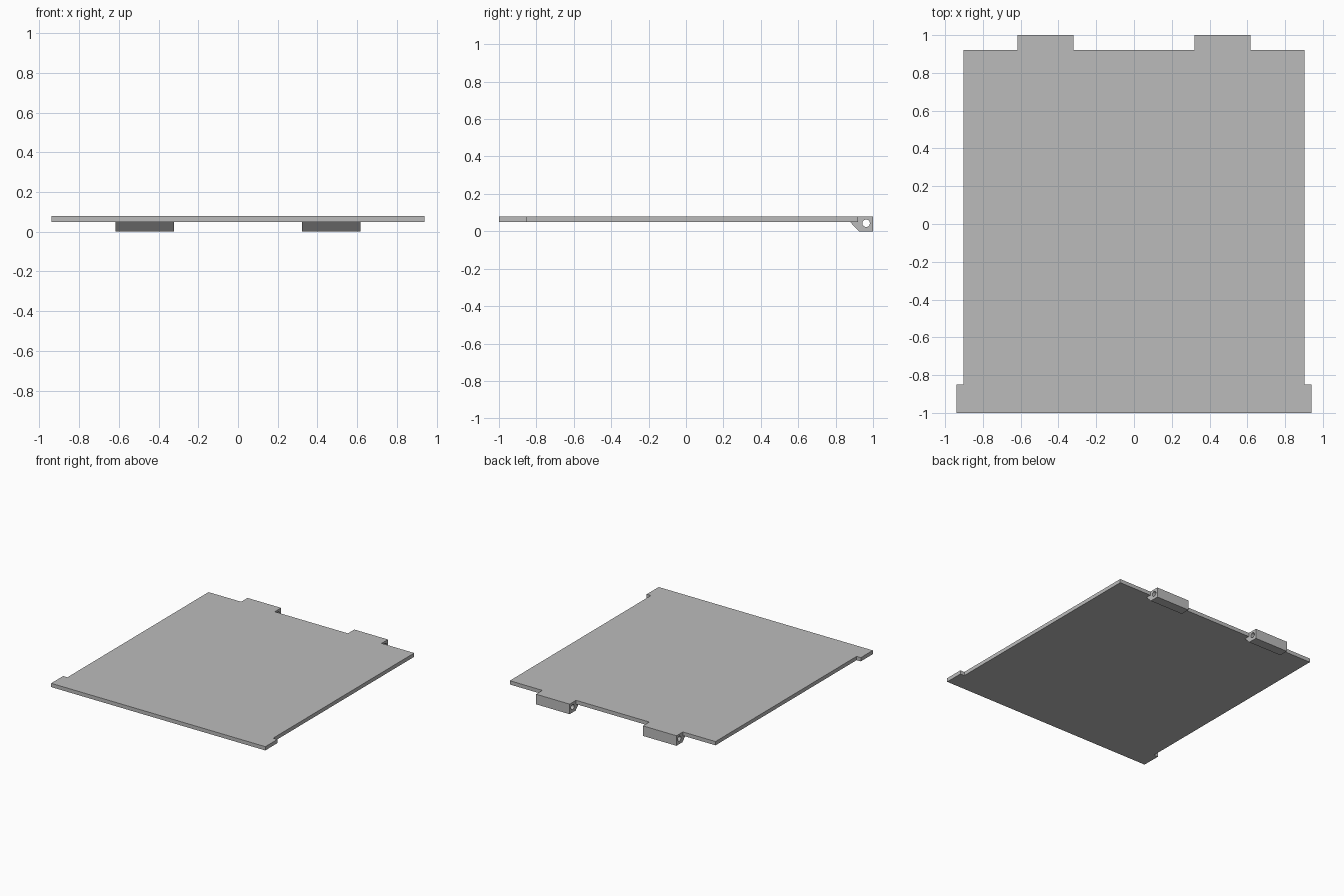
import bpy, bmesh, math
from mathutils import Matrix

if "Cube" in bpy.data.objects:
    bpy.data.objects.remove(bpy.data.objects["Cube"])

grey = bpy.data.materials.new("plain_grey")
grey.use_nodes = True
colour = (0.5, 0.5, 0.5, 1)
grey.diffuse_color = colour
grey.node_tree.nodes["Principled BSDF"].inputs["Base Color"].default_value = colour


def extruded(name, outlines, depth, matrix):
    """Fill closed outlines (inner ones become holes) and extrude them evenly about their plane."""
    curve = bpy.data.curves.new(name + "_profile", "CURVE")
    curve.dimensions = "2D"
    curve.fill_mode = "BOTH"
    curve.extrude = depth / 2
    for points in outlines:
        spline = curve.splines.new("POLY")
        spline.points.add(len(points) - 1)
        for p, (u, v) in zip(spline.points, points):
            p.co = (u, v, 0, 1)
        spline.use_cyclic_u = True
    temp = bpy.data.objects.new(name + "_profile", curve)
    bpy.context.collection.objects.link(temp)
    bpy.context.view_layer.update()
    mesh = bpy.data.meshes.new_from_object(temp.evaluated_get(bpy.context.evaluated_depsgraph_get()))
    bpy.data.objects.remove(temp)
    bpy.data.curves.remove(curve)

    bm = bmesh.new()
    bm.from_mesh(mesh)
    bmesh.ops.remove_doubles(bm, verts=bm.verts, dist=0.0001)
    bmesh.ops.transform(bm, matrix=matrix, verts=bm.verts)
    bmesh.ops.recalc_face_normals(bm, faces=bm.faces)
    bm.to_mesh(mesh)
    bm.free()
    mesh.materials.clear()
    mesh.materials.append(grey)
    obj = bpy.data.objects.new(name, mesh)
    bpy.context.collection.objects.link(obj)
    bpy.ops.object.select_all(action="DESELECT")
    obj.select_set(True)
    bpy.context.view_layer.objects.active = obj
    bpy.ops.object.shade_smooth_by_angle(angle=math.radians(30))
    return obj


TOP, UNDER, BACK = 0.08, 0.05, 0.92

# Flat panel with a wider lip along the front
half = [(0.94, -1), (0.94, -0.85), (0.903, -0.85), (0.903, BACK)]
outline = half + [(-x, y) for x, y in reversed(half)]
extruded("panel", [outline], TOP - UNDER, Matrix.Translation((0, 0, (TOP + UNDER) / 2)))

# Two hinge knuckles under the back edge, each with a pin hole along x
knuckle = [(0.877, UNDER), (0.925, 0), (1, 0), (1, TOP), (BACK, TOP), (BACK, UNDER)]
turns = [i * math.tau / 24 for i in range(24)]
hole = [(0.963 + 0.02 * math.cos(a), 0.043 + 0.02 * math.sin(a)) for a in turns]
sideways = Matrix.Rotation(math.pi / 2, 4, "Z") @ Matrix.Rotation(math.pi / 2, 4, "X")
for side, name in ((1, "left_hinge"), (-1, "right_hinge")):
    extruded(name, [knuckle, hole], 0.295, Matrix.Translation((side * 0.469, 0, 0)) @ sideways)
